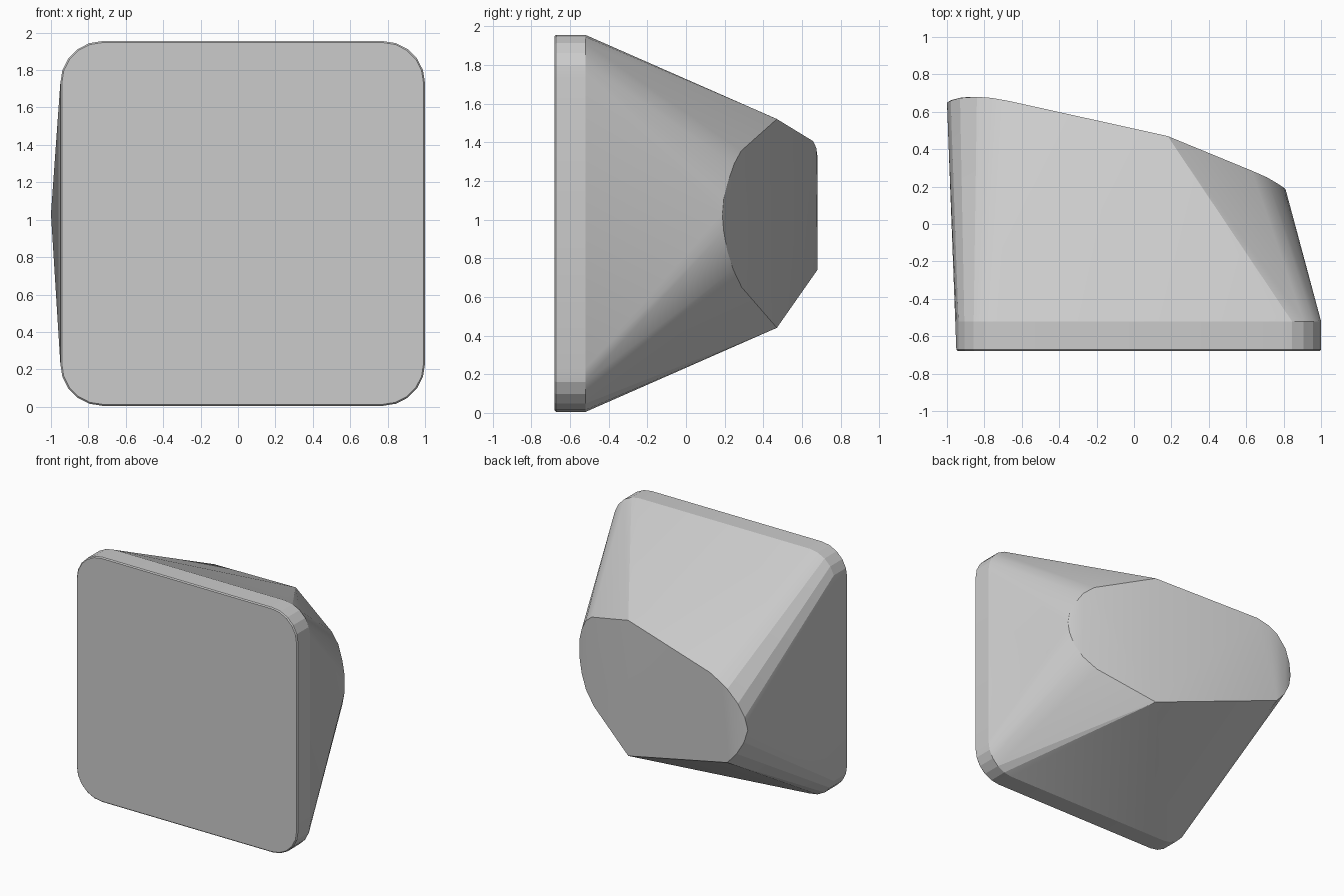
import bpy, bmesh
from math import cos, sin, pi

if "Cube" in bpy.data.objects:
    bpy.data.objects.remove(bpy.data.objects["Cube"])

CX, CZ, HALF, R, SEGS = 0.025, 0.98, 0.975, 0.225, 5


def rounded_square(y, inset=0.0):
    """Rounded square outline in the XZ plane at depth y."""
    pts = []
    c = HALF - R
    for q, (sx, sz) in enumerate([(1, 1), (-1, 1), (-1, -1), (1, -1)]):
        for i in range(SEGS + 1):
            a = (q + i / SEGS) * pi / 2
            pts.append((CX + sx * c + (R - inset) * cos(a), y,
                        CZ + sz * c + (R - inset) * sin(a)))
    return pts


# Bent rear face outline: a ridge at x = 0.18, a rounded end on each side
rear_outline = [
    (0.18, 0.47, 1.52), (0.63, 0.285, 1.355), (0.71, 0.25, 1.29),
    (0.77, 0.215, 1.19), (0.80, 0.195, 1.11), (0.81, 0.187, 1.03),
    (0.80, 0.195, 0.94), (0.77, 0.213, 0.84), (0.71, 0.245, 0.74),
    (0.61, 0.288, 0.65), (0.18, 0.47, 0.44),
    (-0.84, 0.68, 0.74), (-0.92, 0.677, 0.83), (-0.975, 0.663, 0.93),
    (-1.0, 0.65, 1.03), (-0.98, 0.66, 1.13), (-0.93, 0.674, 1.23),
    (-0.84, 0.68, 1.325), (-0.76, 0.674, 1.37), (-0.67, 0.658, 1.405),
]

# Square slab with a fine front bevel, tapering to the rear outline
bm = bmesh.new()
for p in (rounded_square(-0.68, 0.008) + rounded_square(-0.672)
          + rounded_square(-0.52) + rear_outline):
    bm.verts.new(p)
res = bmesh.ops.convex_hull(bm, input=bm.verts[:])
loose = [v for v in bm.verts if not v.link_faces]
bmesh.ops.delete(bm, geom=loose, context='VERTS')
bmesh.ops.dissolve_limit(bm, angle_limit=0.01, verts=bm.verts[:], edges=bm.edges[:])
bmesh.ops.recalc_face_normals(bm, faces=bm.faces[:])

mesh = bpy.data.meshes.new("tapered_block")
bm.to_mesh(mesh)
bm.free()
block = bpy.data.objects.new("tapered_block", mesh)
bpy.context.collection.objects.link(block)

# Soft shading across the fan-shaped corners, crisp main edges
bpy.context.view_layer.objects.active = block
block.select_set(True)
bpy.ops.object.shade_smooth_by_angle(angle=0.2)
